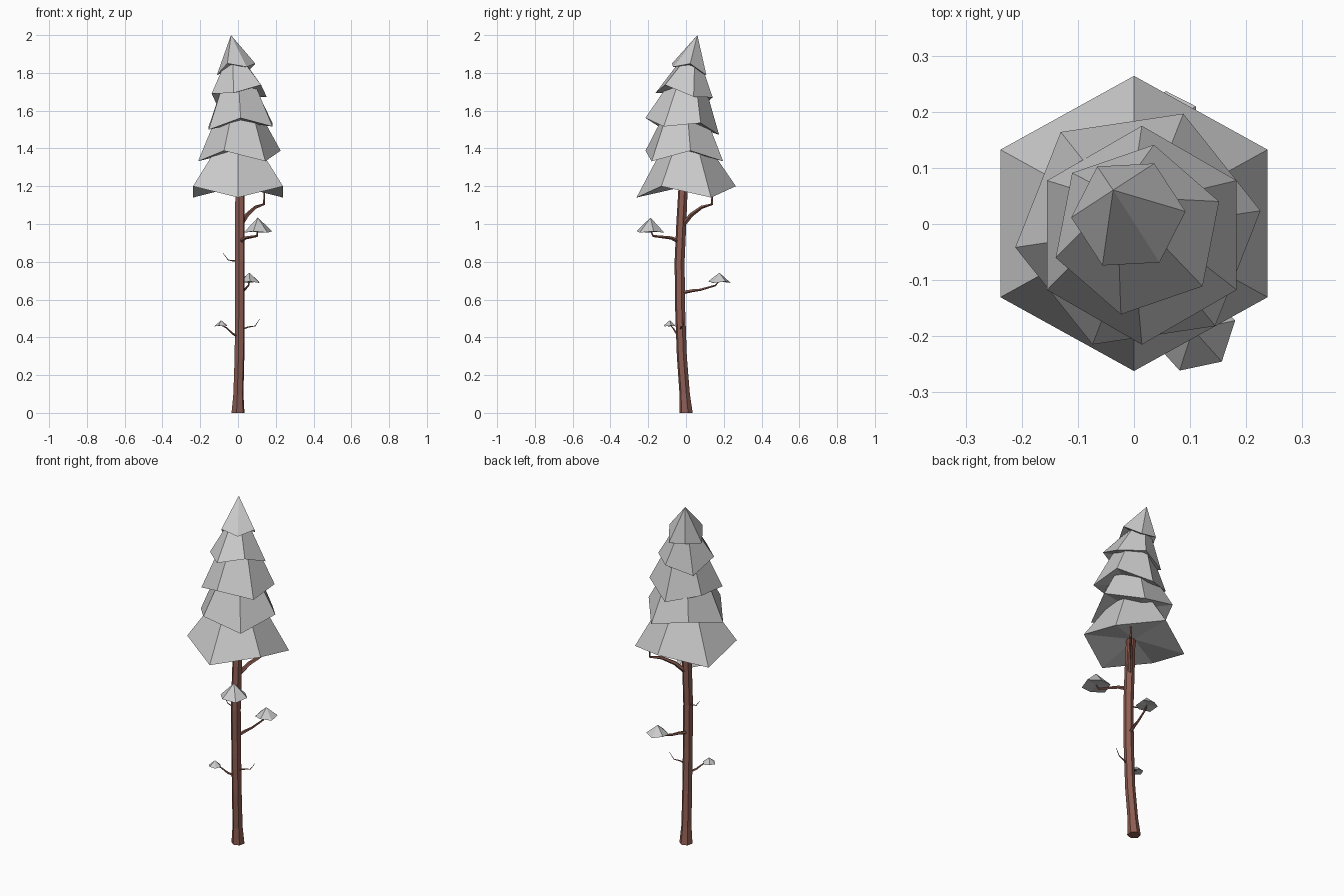
import bpy
import math
from mathutils import Vector

if "Cube" in bpy.data.objects:
    bpy.data.objects.remove(bpy.data.objects["Cube"])

bark = bpy.data.materials.new("bark")
bark.diffuse_color = (0.27, 0.11, 0.085, 1)
bark.use_nodes = True
bark.node_tree.nodes["Principled BSDF"].inputs["Base Color"].default_value = bark.diffuse_color


def add_mesh(name, verts, faces, material=None):
    mesh = bpy.data.meshes.new(name)
    mesh.from_pydata(verts, [], faces)
    mesh.update()
    obj = bpy.data.objects.new(name, mesh)
    bpy.context.collection.objects.link(obj)
    if material:
        mesh.materials.append(material)
    return obj


def foliage(name, center, radius, phase, zigzag, tilt, height, top=0.0, stretch=1.0):
    """Six-sided tier with a zigzag rim, leaning along its tilt; top is the upper ring's scale."""
    c = Vector(center)
    axis = Vector((-tilt[0], -tilt[1], 1)) * height
    rim, ring = [], []
    for i in range(6):
        a = math.radians(phase + 60 * i)
        x, y = radius * stretch * math.cos(a), radius * math.sin(a)
        slope = tilt[0] * x + tilt[1] * y
        rim.append(c + Vector((x, y, slope + zigzag * (-1) ** i)))
        ring.append(c + axis + Vector((x, y, slope)) * top)
    # Underside: fan to a slightly raised middle
    under = c + Vector((0, 0, abs(zigzag)))
    faces = [((i + 1) % 6, i, 6) for i in range(6)]
    if top:
        faces += [(i, (i + 1) % 6, 7 + (i + 1) % 6, 7 + i) for i in range(6)]
        faces.append(tuple(range(7, 13)))
    else:
        ring = [c + axis]
        faces += [(i, (i + 1) % 6, 7) for i in range(6)]
    return add_mesh(name, rim + [under] + ring, faces)


def tube(name, points, radii, sides):
    """Faceted tapering tube along a path, used for trunk and branches."""
    pts = [Vector(p) for p in points]
    span = pts[-1] - pts[0]
    n = Vector((1, 0, 0)) if span.z > 1 else span.cross(Vector((0, 0, 1))).normalized()
    verts, faces = [], []
    for k, p in enumerate(pts):
        t = (pts[min(k + 1, len(pts) - 1)] - pts[max(k - 1, 0)]).normalized()
        if k == 0 and span.z > 1:
            t = Vector((0, 0, 1))
        v = t.cross(n).normalized()
        for s in range(sides):
            a = 2 * math.pi * (s + 0.3) / sides
            verts.append(p + (n * math.cos(a) + v * math.sin(a)) * radii[k])
    for k in range(len(pts) - 1):
        for s in range(sides):
            i, j = k * sides + s, k * sides + (s + 1) % sides
            faces.append((i, j, j + sides, i + sides))
    faces.append(tuple(range(sides - 1, -1, -1)))
    faces.append(tuple(range(len(verts) - sides, len(verts))))
    return add_mesh(name, verts, faces, bark)


# Trunk: flared foot, gentle bow
tube("trunk",
     [(0, 0, 0), (0.002, -0.007, 0.1), (0.008, -0.022, 0.3), (0.01, -0.031, 0.55),
      (0.01, -0.034, 0.8), (0.01, -0.025, 1.0), (0.01, -0.015, 1.2), (0.01, -0.01, 1.38)],
     [0.036, 0.028, 0.027, 0.027, 0.027, 0.027, 0.025, 0.02], 6)

# Crown tiers, bottom to top: centre, radius, phase, zigzag, tilt, height, top scale, x stretch
tiers = [
    ((0, 0.001, 1.17), 0.263, 30, -0.03, (0, 0), 0.23, 0.48, 1.045),
    ((0.007, -0.009, 1.36), 0.221, 8.5, 0.028, (0, 0), 0.2, 0.57),
    ((0.014, -0.02, 1.517), 0.195, 30, 0.021, (0.05, -0.12), 0.19, 0.56),
    ((0.006, -0.01, 1.682), 0.154, 19, -0.017, (0.134, -0.217), 0.15, 0.45),
    ((-0.01, 0.017, 1.819), 0.102, 3, 0.016, (0.15, -0.24), 0.181, 0),
]
for i, tier in enumerate(tiers):
    foliage(f"crown_tier_{i + 1}", *tier)

# Branches: path, base radius, tip radius
branches = {
    "upper_branch": ([(0.01, -0.02, 0.99), (0.05, 0.03, 1.05), (0.095, 0.085, 1.09),
                      (0.138, 0.138, 1.105), (0.14, 0.14, 1.18)], 0.014, 0.004),
    "front_branch": ([(0.01, -0.03, 0.905), (0.04, -0.08, 0.927),
                      (0.1, -0.175, 0.937), (0.105, -0.188, 0.97)], 0.012, 0.003),
    "back_branch": ([(0.01, -0.02, 0.637), (0.025, 0.035, 0.648), (0.035, 0.075, 0.652),
                     (0.055, 0.155, 0.675), (0.06, 0.177, 0.7)], 0.01, 0.003),
    "low_branch": ([(0.005, -0.025, 0.4), (-0.03, -0.05, 0.42),
                    (-0.06, -0.07, 0.45), (-0.09, -0.085, 0.465)], 0.007, 0.002),
    "low_twig": ([(0.01, -0.03, 0.44), (0.055, -0.025, 0.455),
                  (0.09, -0.015, 0.46), (0.115, -0.01, 0.497)], 0.005, 0.001),
    "high_twig": ([(0.01, -0.03, 0.805), (-0.025, -0.025, 0.805),
                   (-0.052, -0.02, 0.81), (-0.08, -0.015, 0.847)], 0.005, 0.001),
}
for name, (path, r0, r1) in branches.items():
    last = len(path) - 1
    tube(name, path, [r0 + (r1 - r0) * k / last for k in range(last + 1)], 5)

# Small needle tufts at branch ends
foliage("front_tuft", (0.105, -0.188, 0.958), 0.077, 12, 0.004, (0, 0), 0.076)
foliage("back_tuft", (0.06, 0.177, 0.692), 0.06, 33, 0.004, (0, 0), 0.05)
foliage("low_tuft", (-0.09, -0.085, 0.46), 0.035, 10, 0.002, (0, 0), 0.031)
